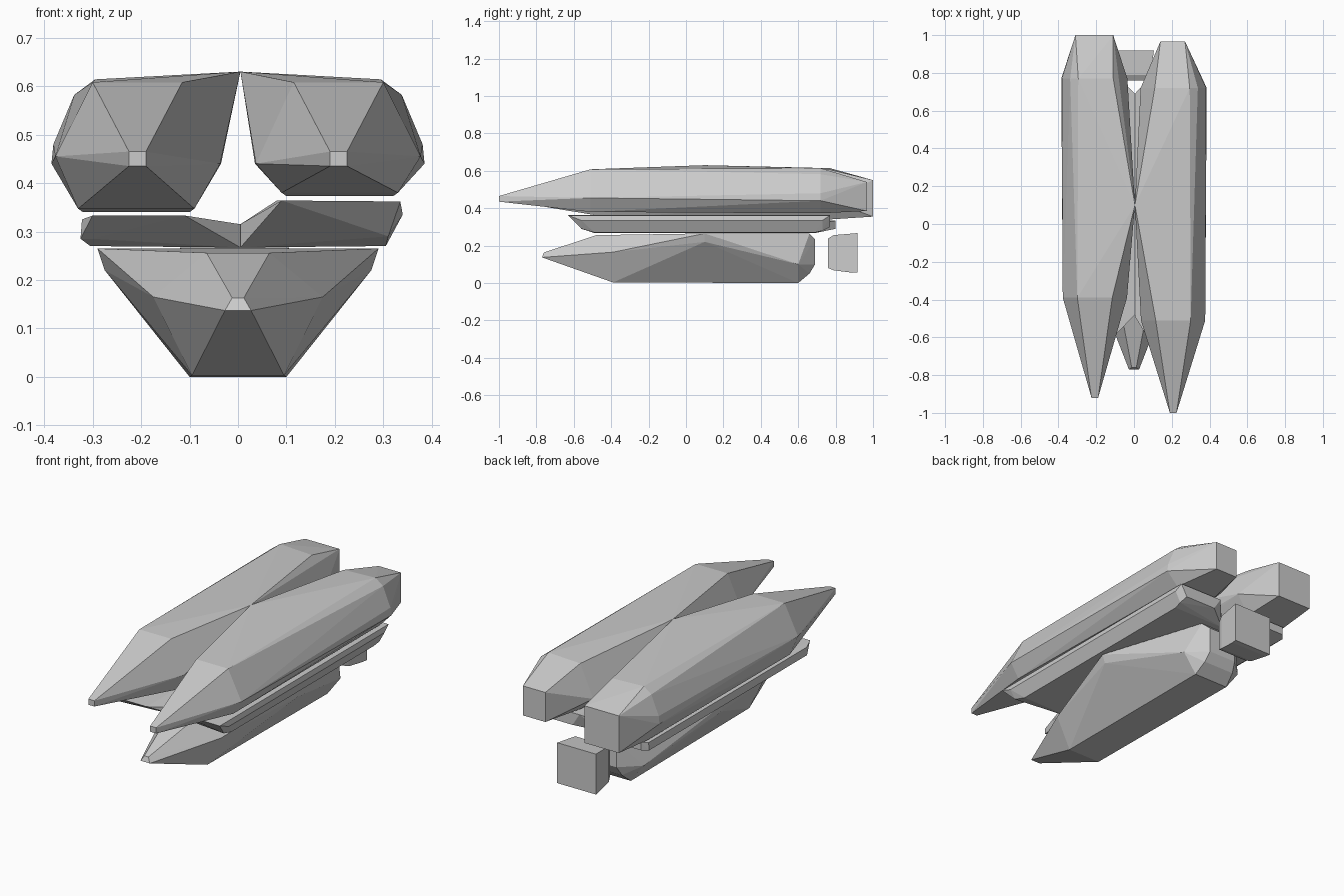
import bpy, bmesh

if "Cube" in bpy.data.objects:
    bpy.data.objects.remove(bpy.data.objects["Cube"])


def hull(name, rings):
    """Faceted convex body wrapped around (y, [(x, z), ...]) sections."""
    bm = bmesh.new()
    for y, pts in rings:
        for x, z in pts:
            bm.verts.new((x, y, z))
    res = bmesh.ops.convex_hull(bm, input=bm.verts[:])
    junk = {g for g in res["geom_interior"] + res["geom_unused"]
            if isinstance(g, bmesh.types.BMVert)}
    bmesh.ops.delete(bm, geom=list(junk), context='VERTS')
    bmesh.ops.dissolve_limit(bm, angle_limit=0.01, verts=bm.verts[:], edges=bm.edges[:])
    bmesh.ops.recalc_face_normals(bm, faces=bm.faces[:])
    me = bpy.data.meshes.new(name)
    bm.to_mesh(me)
    bm.free()
    bpy.context.collection.objects.link(bpy.data.objects.new(name, me))


def both(pts):
    return [(s * x, z) for x, z in pts for s in (-1, 1)]


def box(x0, x1, z0, z1):
    return [(x, z) for x in (x0, x1) for z in (z0, z1)]


def upper(name, s, tip_y, front_y, rear_y, end_y, low, end):
    """Upper body: pointed nose, two broad sections and a blunt tail."""
    front = [(.30, .608), (.115, .608), (.377, .455), (.33, low + .007),
             (.09, low + .007), (.037, .44)]
    rear = [(.295, .614), (.338, .582), (.381, .48), (.385, .44), (.32, low),
            (.10, low), (.035, .44), (.11, .606)]
    flip = lambda pts: [(s * x, z) for x, z in pts]
    hull(name, [(tip_y, flip(box(.19, .225, .435, .465))), (front_y, flip(front)),
                (.1, [(.005, .63)]), (rear_y, flip(rear)), (end_y, flip(end))])


# Twin upper bodies touching at a point on the centre line
upper("left_upper_body", -1, -.92, -.39, .77, 1.0, .34, box(.11, .31, .355, .55))
upper("right_upper_body", 1, -1.0, -.51, .72, .967, .373, box(.14, .27, .385, .54))

# Middle plates, each running in to the centre line
hull("left_middle_plate", [
    (-.60, [(-.30, .333), (-.11, .333)]),
    (-.54, [(-.322, .325), (-.325, .285), (-.30, .285)]),
    (-.48, [(-.305, .27), (.005, .267), (.005, .315)]),
    (.69, [(.005, .267), (.005, .315), (-.305, .27)]),
    (.77, [(-.322, .325), (-.325, .285)]),
    (.80, [(-.30, .333), (-.11, .333), (-.30, .29), (-.11, .29)])])
hull("right_middle_plate", [
    (-.63, [(.335, .362), (.09, .364)]),
    (-.56, [(.34, .335), (.31, .29)]),
    (-.49, [(.305, .27), (.005, .267), (.005, .315)]),
    (.69, [(.305, .27), (.005, .267), (.005, .315)]),
    (.73, [(.34, .335), (.31, .28)]),
    (.77, [(.335, .362), (.08, .364), (.30, .30), (.12, .30)])])

# Keel-like lower body, widest at mid length
hull("lower_body", [
    (-.77, both([(.027, .137)])), (-.76, both([(.012, .163)])),
    (-.48, both([(.065, .256)])),
    (-.39, both([(.175, .165), (.095, .003)])),
    (.1, both([(.29, .265), (.275, .22)])),
    (.60, both([(.175, .10), (.10, 0)])),
    (.66, both([(.11, .264), (.09, .05)])),
    (.69, both([(.08, .235), (.08, .10)]))])

# Small tail block
hull("tail_block", [
    (.76, box(-.09, .08, .08, .238)), (.79, box(-.105, .09, .068, .256)),
    (.89, box(-.115, .10, .055, .262)), (.918, box(-.12, .105, .055, .267))])
